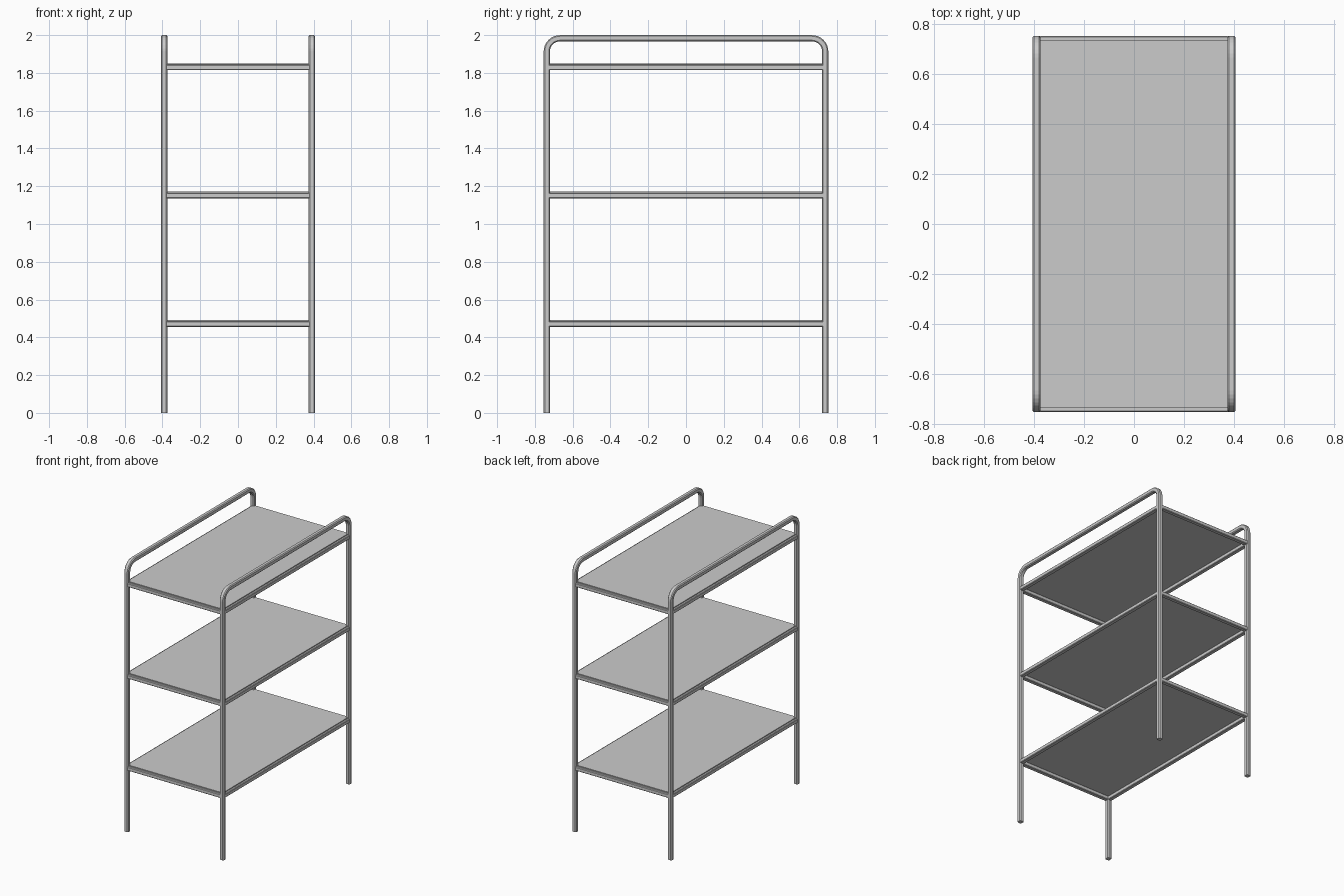
import bpy, bmesh, math
from mathutils import Vector

if "Cube" in bpy.data.objects:
    bpy.data.objects.remove(bpy.data.objects["Cube"])

X, Y = 0.391, 0.737      # tube centre lines
W = 0.033                # tube width
R = 0.07                 # hoop corner radius (centre line)
TOPS = (0.491, 1.172, 1.851)
PLATE = 0.007


def tube(name, pts, side, w=W, h=W, c=0.006):
    """Sweep a chamfered rectangle along pts; side is the constant width axis."""
    a, b = w / 2, h / 2
    prof = [(a, b - c), (a - c, b), (c - a, b), (-a, b - c),
            (-a, c - b), (c - a, -b), (a - c, -b), (a, c - b)]
    pts, side = [Vector(p) for p in pts], Vector(side)
    bm = bmesh.new()
    rings = []
    for i, p in enumerate(pts):
        t = (pts[min(i + 1, len(pts) - 1)] - pts[max(i - 1, 0)]).normalized()
        up = side.cross(t)
        rings.append([bm.verts.new(p + side * u + up * v) for u, v in prof])
    for r0, r1 in zip(rings, rings[1:]):
        for k in range(8):
            j = (k + 1) % 8
            bm.faces.new((r0[k], r0[j], r1[j], r1[k]))
    bm.faces.new(rings[0])
    bm.faces.new(rings[-1])
    bmesh.ops.recalc_face_normals(bm, faces=bm.faces)
    me = bpy.data.meshes.new(name)
    bm.to_mesh(me)
    bm.free()
    ob = bpy.data.objects.new(name, me)
    bpy.context.collection.objects.link(ob)
    return ob


def box(name, size, centre):
    bpy.ops.mesh.primitive_cube_add(size=1, location=centre)
    ob = bpy.context.object
    ob.name = name
    ob.scale = size


# bent side frames: two legs joined by a rounded handle bar
zc = 2 - W / 2 - R
N = 8
arc = [(Y - R + R * math.cos(i * math.pi / 2 / N),
        zc + R * math.sin(i * math.pi / 2 / N)) for i in range(N + 1)]
half = [(Y, 0), (Y, zc - 0.004)] + arc + [(Y - R - 0.004, zc + R)]
path = half + [(-y, z) for y, z in reversed(half)]
for s, label in ((-1, "left"), (1, "right")):
    tube(label + "_frame", [(s * X, y, z) for y, z in path], (1, 0, 0))

# shelves: four rails with a thin plate on top
RH = 0.029
for n, top in enumerate(TOPS, 1):
    z = top - PLATE - RH / 2
    for s, label in ((-1, "left"), (1, "right")):
        tube(f"shelf_{n}_{label}_rail", [(s * X, -Y, z), (s * X, Y, z)],
             (1, 0, 0), W - 0.002, RH, 0.004)
    for s, label in ((-1, "front"), (1, "back")):
        tube(f"shelf_{n}_{label}_rail", [(-X, s * Y, z), (X, s * Y, z)],
             (0, 1, 0), W - 0.002, RH, 0.004)
    box(f"shelf_{n}_plate", (2 * X, 2 * Y, PLATE), (0, 0, top - PLATE / 2))
